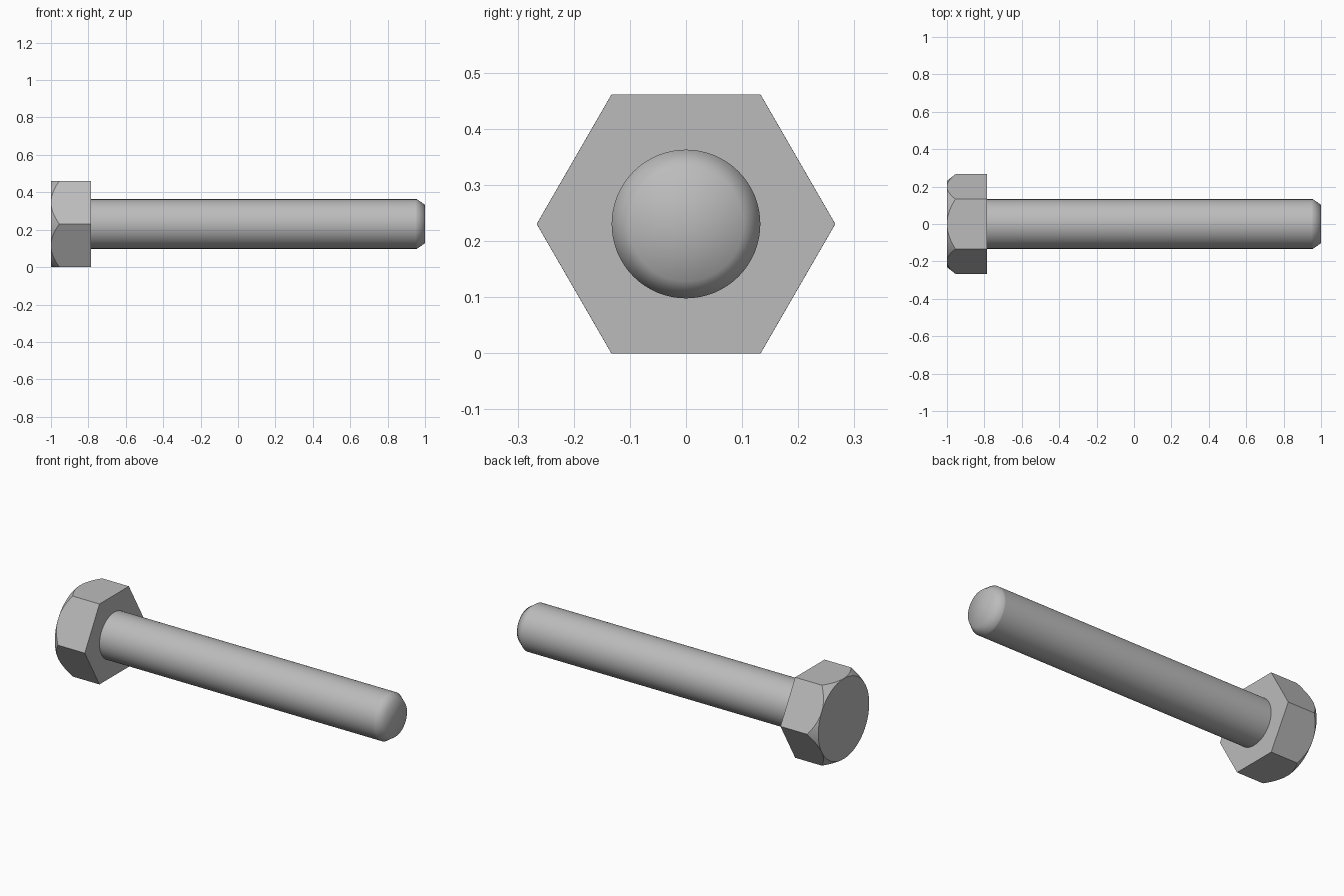
import bpy, bmesh
from math import cos, sin, tau, pi

if "Cube" in bpy.data.objects:
    bpy.data.objects.remove(bpy.data.objects["Cube"], do_unlink=True)

APOTHEM, CORNER = 0.2305, 0.266
AXIS_Z = APOTHEM
HEAD_BACK, HEAD_FRONT, CHAMFER = -1.0, -0.785, 0.045

steel = bpy.data.materials.new("steel grey")
steel.use_nodes = True
grey = (0.5, 0.5, 0.5, 1)
steel.diffuse_color = grey
steel.node_tree.nodes["Principled BSDF"].inputs["Base Color"].default_value = grey


def point(bm, x, radius, angle):
    return bm.verts.new((x, radius * cos(angle), AXIS_Z + radius * sin(angle)))


def finish(bm, name):
    bmesh.ops.remove_doubles(bm, verts=bm.verts, dist=1e-5)
    bmesh.ops.recalc_face_normals(bm, faces=bm.faces)
    mesh = bpy.data.meshes.new(name)
    bm.to_mesh(mesh)
    bm.free()
    mesh.materials.append(steel)
    obj = bpy.data.objects.new(name, mesh)
    bpy.context.collection.objects.link(obj)
    bpy.ops.object.select_all(action='DESELECT')
    obj.select_set(True)
    bpy.context.view_layer.objects.active = obj
    return obj


# Hexagonal head: flat sides meet a conical chamfer along curved edges
bm = bmesh.new()
STEPS = 12
COUNT = 6 * STEPS
circle, outline = [], []
for i in range(COUNT):
    a = tau * i / COUNT
    r = APOTHEM / cos(a % (pi / 3) - pi / 6)
    drop = CHAMFER * (r - APOTHEM) / (CORNER - APOTHEM)
    circle.append(point(bm, HEAD_BACK, APOTHEM, a))
    outline.append(point(bm, HEAD_BACK + drop, r, a))
base = [point(bm, HEAD_FRONT, CORNER, tau * s / 6) for s in range(6)]
bm.faces.new(circle)
bm.faces.new(base)
for i in range(COUNT):
    j = (i + 1) % COUNT
    bm.faces.new((circle[i], circle[j], outline[j], outline[i]))
for s in range(6):
    arc = [outline[(s * STEPS + k) % COUNT] for k in range(STEPS + 1)]
    bm.faces.new(arc + [base[(s + 1) % 6], base[s]])
finish(bm, "hex_head")
bpy.ops.object.shade_smooth_by_angle(angle=0.35)

# Round shank with a softly shaded tapered tip
bm = bmesh.new()
SIDES = 64
profile = [(HEAD_FRONT - 0.005, 0.1325), (0.95, 0.1325), (0.957, 0.1325), (1.0, 0.102)]
rings = [[point(bm, x, r, tau * i / SIDES) for i in range(SIDES)] for x, r in profile]
for lower, upper in zip(rings, rings[1:]):
    for i in range(SIDES):
        j = (i + 1) % SIDES
        bm.faces.new((lower[i], lower[j], upper[j], upper[i]))
tip = point(bm, 1.0, 0, 0)
for i in range(SIDES):
    bm.faces.new((rings[-1][i], rings[-1][(i + 1) % SIDES], tip))
finish(bm, "shank")
bpy.ops.object.shade_smooth()
